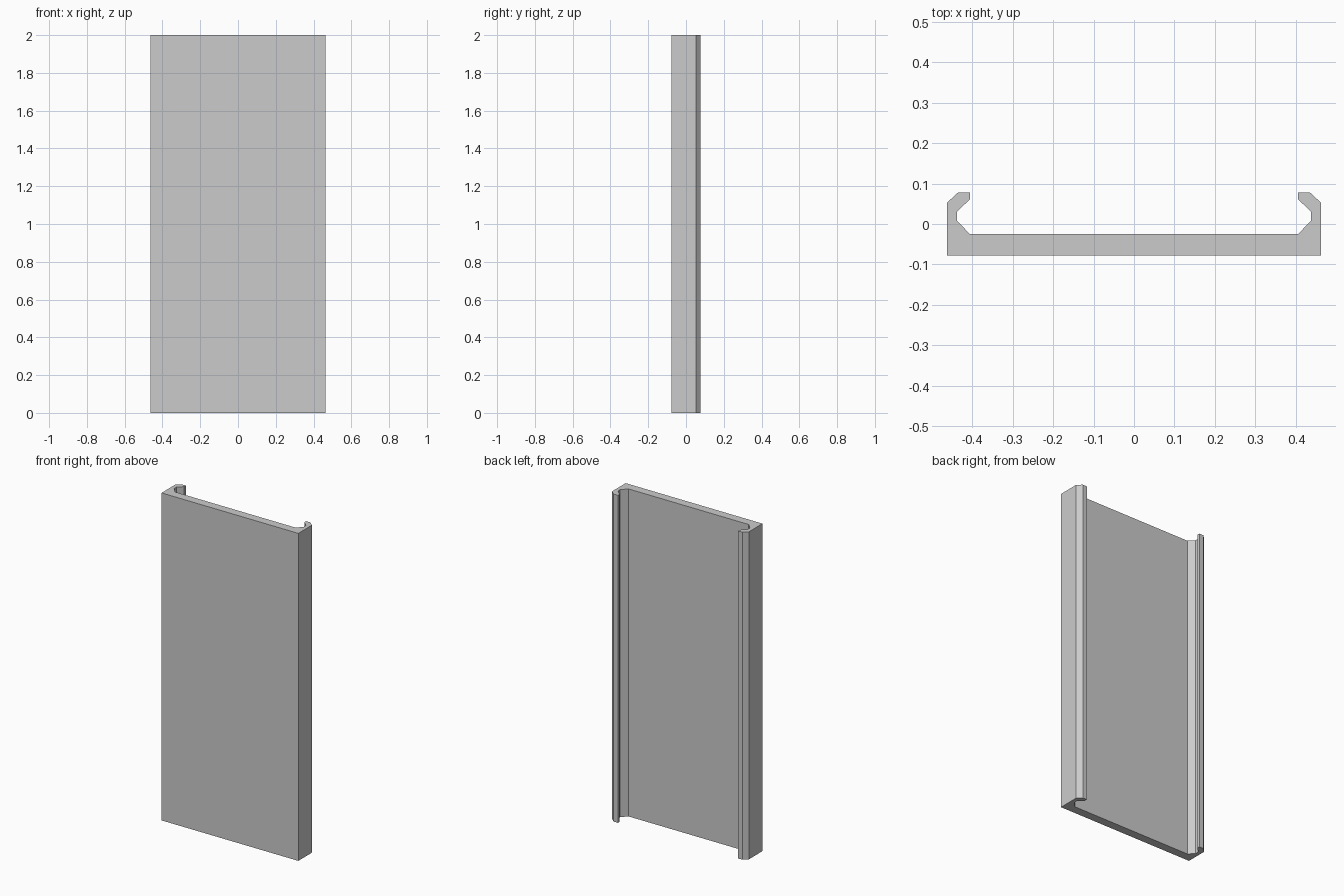
import bpy
import bmesh

cube = bpy.data.objects.get("Cube")
if cube:
    bpy.data.objects.remove(cube, do_unlink=True)

HEIGHT = 2.0

# Plain grey material
grey = bpy.data.materials.new("plain_grey")
grey.use_nodes = True
colour = (0.6, 0.6, 0.6, 1)
grey.diffuse_color = colour
grey.node_tree.nodes["Principled BSDF"].inputs["Base Color"].default_value = colour

# Half cross-section: front corner, chamfered lip, then the inner groove
half = [
    (0.462, -0.078), (0.462, 0.053), (0.435, 0.078), (0.406, 0.078),
    (0.406, 0.061), (0.438, 0.03), (0.438, 0.009), (0.406, -0.025),
]
profile = half + [(-x, y) for x, y in reversed(half)]

# Extrude the mirrored section into the channel panel
bm = bmesh.new()
base = bm.faces.new([bm.verts.new((x, y, 0)) for x, y in profile])
result = bmesh.ops.extrude_face_region(bm, geom=[base], use_keep_orig=True)
top = [g for g in result["geom"] if isinstance(g, bmesh.types.BMVert)]
bmesh.ops.translate(bm, verts=top, vec=(0, 0, HEIGHT))
bmesh.ops.recalc_face_normals(bm, faces=bm.faces[:])

mesh = bpy.data.meshes.new("channel_panel")
bm.to_mesh(mesh)
bm.free()
mesh.materials.append(grey)
panel = bpy.data.objects.new("channel_panel", mesh)
bpy.context.collection.objects.link(panel)
